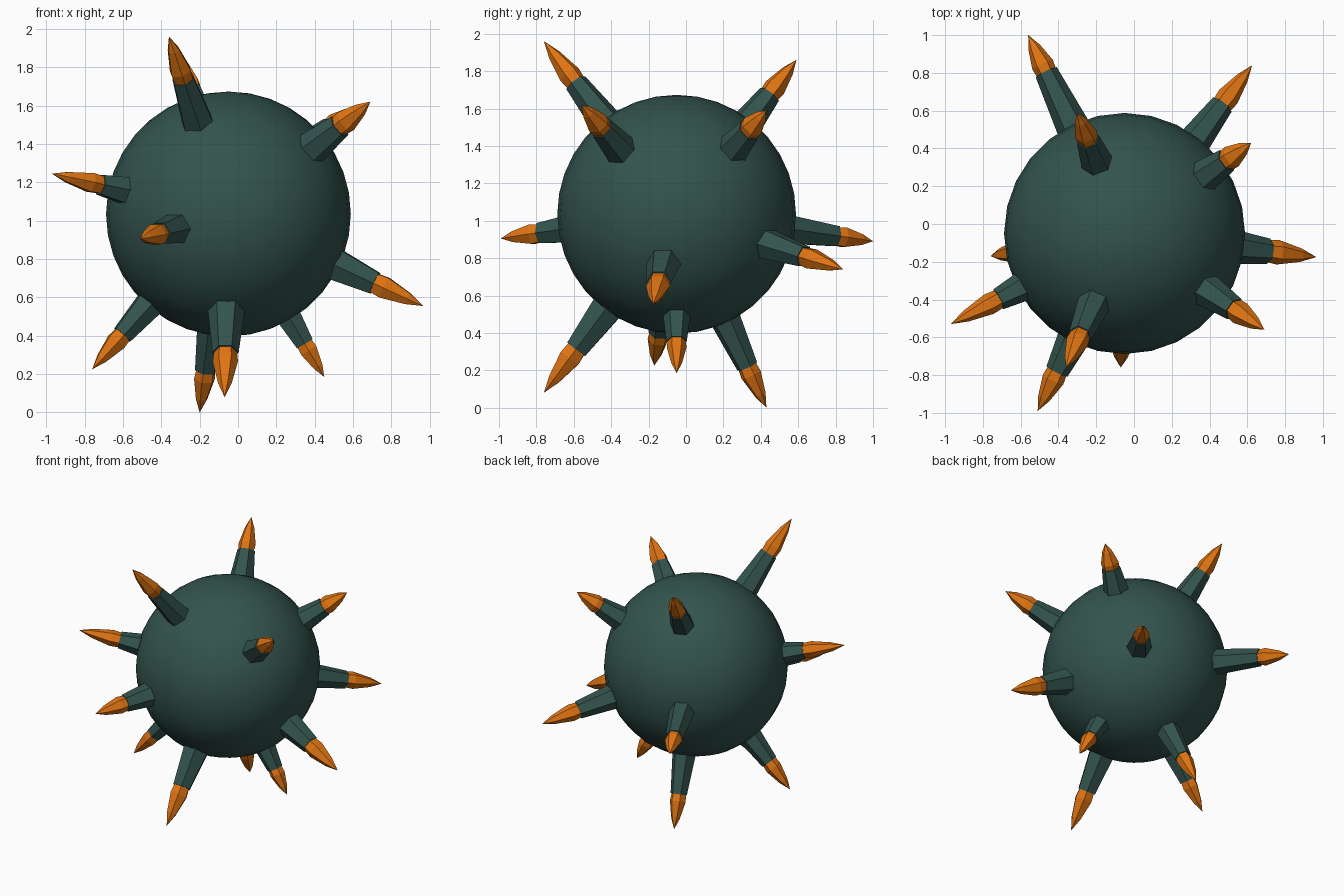
import bpy, bmesh, math
from mathutils import Vector

if "Cube" in bpy.data.objects:
    bpy.data.objects.remove(bpy.data.objects["Cube"])

CENTRE = Vector((-0.05, -0.05, 1.035))
RADIUS = 0.638


def material(name, rgb):
    m = bpy.data.materials.new(name)
    m.diffuse_color = (*rgb, 1)
    m.use_nodes = True
    m.node_tree.nodes["Principled BSDF"].inputs["Base Color"].default_value = m.diffuse_color
    return m


teal = material("dark teal", (0.033, 0.088, 0.076))
orange = material("orange", (0.74, 0.175, 0.006))


def lathe(name, profile, axis, mat, sides=6):
    """Closed faceted solid along a radial axis; profile = (distance, radius)."""
    bm = bmesh.new()
    rot = axis.to_track_quat('Z', 'Y')
    rings = []
    for d, r in profile:
        count = sides if r > 0 else 1
        rings.append([bm.verts.new(CENTRE + rot @ Vector((
            r * math.cos(math.tau * i / sides),
            r * math.sin(math.tau * i / sides), d))) for i in range(count)])
    for a, b in zip(rings, rings[1:]):
        for i in range(sides):
            j = (i + 1) % sides
            if len(b) == 1:
                bm.faces.new((a[i], a[j], b[0]))
            else:
                bm.faces.new((a[i], a[j], b[j], b[i]))
    bm.faces.new(rings[0][::-1])
    if len(rings[-1]) > 1:
        bm.faces.new(rings[-1])
    me = bpy.data.meshes.new(name)
    bm.to_mesh(me)
    bm.free()
    me.materials.append(mat)
    ob = bpy.data.objects.new(name, me)
    bpy.context.collection.objects.link(ob)


# round body
bpy.ops.mesh.primitive_uv_sphere_add(segments=28, ring_count=18, radius=RADIUS, location=CENTRE)
body = bpy.context.object
body.name = "round_body"
body.data.materials.append(teal)
bpy.ops.object.shade_smooth()

# spikes: tip position, length of the orange point, thickness factor
SPIKES = [
    ((-0.30, 0.59, 1.86), 0.24, 1.0),
    ((-0.36, -0.76, 1.96), 0.29, 1.0),
    ((0.69, -0.56, 1.62), 0.23, 1.05),
    ((0.62, 0.43, 1.59), 0.19, 1.05),
    ((-0.97, -0.53, 1.245), 0.29, 0.95),
    ((-0.51, -0.99, 0.905), 0.235, 1.0),
    ((0.965, -0.175, 0.555), 0.28, 1.08),
    ((-0.76, -0.17, 0.225), 0.24, 0.95),
    ((-0.20, 0.43, 0.0), 0.245, 0.95),
    ((-0.07, -0.76, 0.08), 0.29, 1.1),
    ((0.45, -0.05, 0.185), 0.20, 0.88),
    ((-0.56, 1.0, 0.89), 0.22, 1.0),
    ((0.625, 0.84, 0.74), 0.27, 1.0),
]
for n, (tip, point, k) in enumerate(SPIKES, 1):
    axis = Vector(tip) - CENTRE
    reach = axis.length
    end = reach - point
    # tapered socket
    lathe(f"spike_socket_{n}", [(0.5, 0.10 * k), (end, 0.062 * k)], axis, teal)
    # pointed tip, seated in the socket
    lathe(f"spike_tip_{n}", [(end - 0.03, 0.052 * k), (end + 0.2 * point, 0.060 * k),
                             (end + 0.68 * point, 0.033 * k), (reach, 0)], axis, orange)
